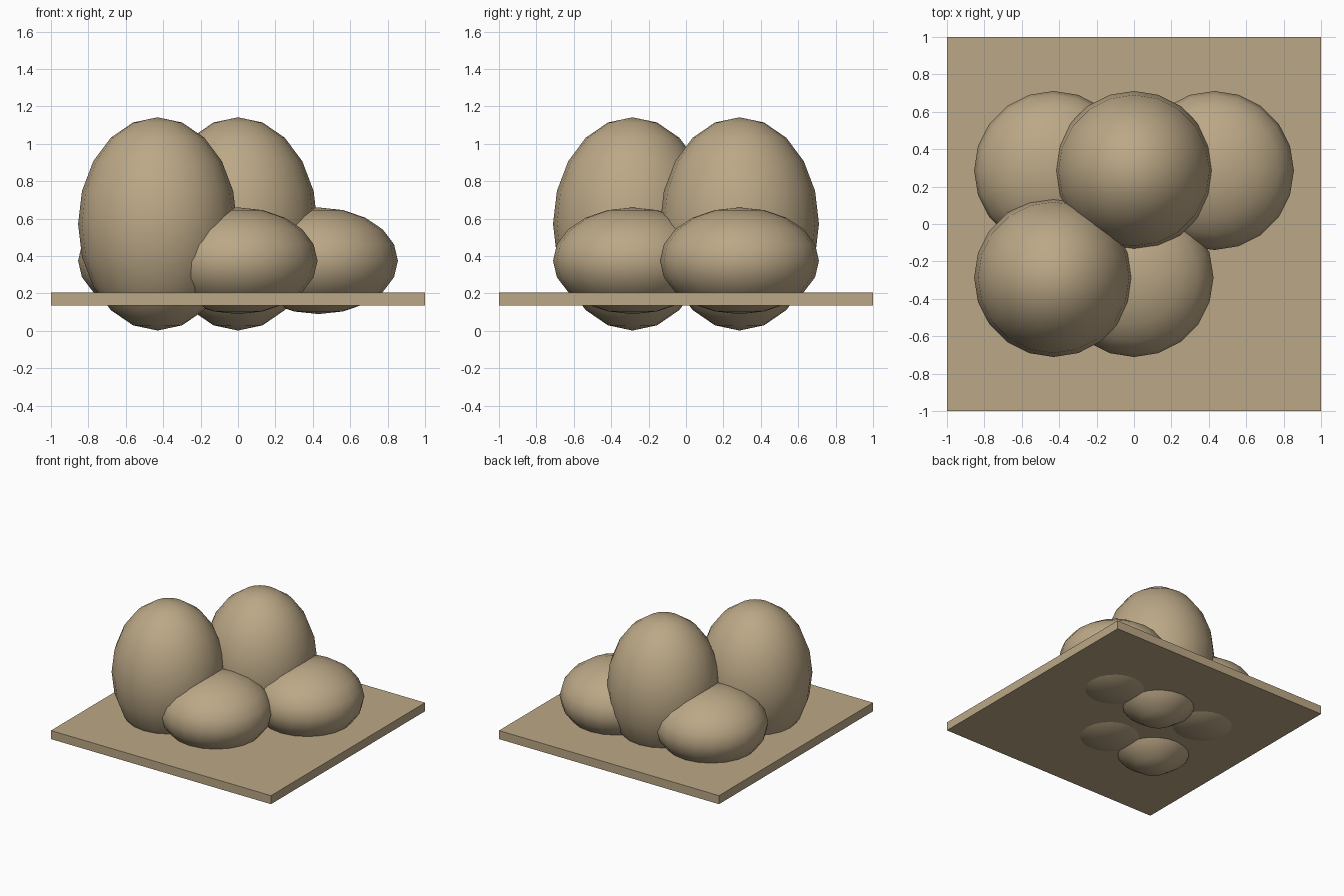
import bpy

if "Cube" in bpy.data.objects:
    bpy.data.objects.remove(bpy.data.objects["Cube"])

tan = bpy.data.materials.new("tan")
tan.diffuse_color = (0.5, 0.39, 0.24, 1)
tan.use_nodes = True
tan.node_tree.nodes["Principled BSDF"].inputs["Base Color"].default_value = tan.diffuse_color


def egg(name, x, y, z, half_height):
    bpy.ops.mesh.primitive_uv_sphere_add(segments=20, ring_count=10, radius=1, location=(x, y, z))
    ob = bpy.context.object
    ob.name = name
    ob.scale = (0.425, 0.425, half_height)
    bpy.ops.object.transform_apply(location=False, rotation=False, scale=True)
    bpy.ops.object.shade_smooth()
    ob.data.materials.append(tan)


# Flat square tray
bpy.ops.mesh.primitive_cube_add(size=1, location=(0, 0, 0.17))
tray = bpy.context.object
tray.name = "tray"
tray.scale = (2, 2, 0.07)
bpy.ops.object.transform_apply(location=False, rotation=False, scale=True)
tray.data.materials.append(tan)

# Two rows of eggs: upright ones tall, the others squashed
DX, DY = 0.43, 0.286
for i, (x, y) in enumerate([(-DX, -DY), (0, DY)]):
    egg(f"tall_egg_{i + 1}", x, y, 0.572, 0.57)
for i, (x, y) in enumerate([(0, -DY), (-DX, DY), (DX, DY)]):
    egg(f"short_egg_{i + 1}", x, y, 0.375, 0.285)
